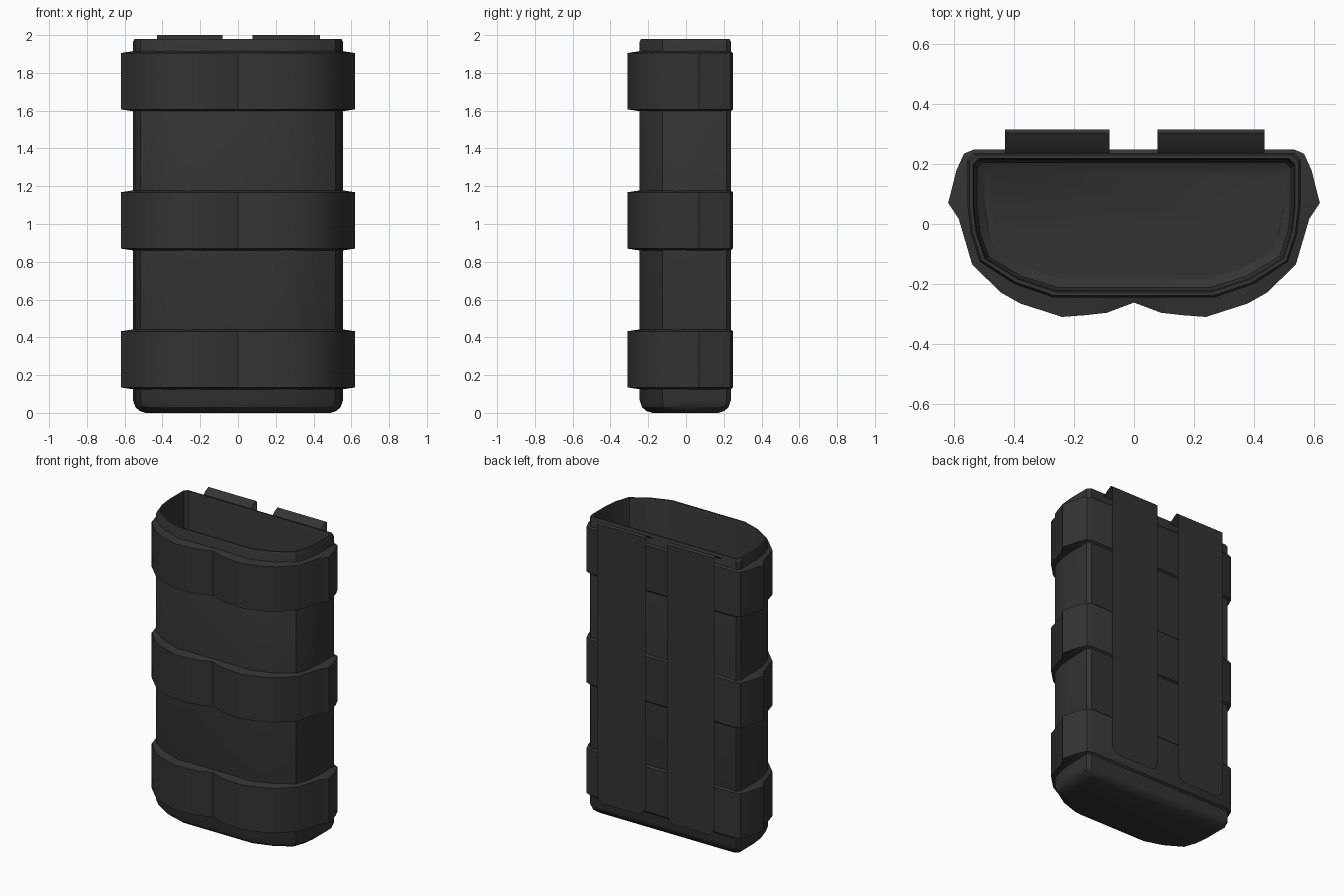
import bpy, bmesh, math

if "Cube" in bpy.data.objects:
    bpy.data.objects.remove(bpy.data.objects["Cube"])

# One charcoal fabric colour
mat = bpy.data.materials.new("charcoal")
mat.diffuse_color = (0.034, 0.034, 0.035, 1)
mat.use_nodes = True
mat.node_tree.nodes["Principled BSDF"].inputs["Base Color"].default_value = mat.diffuse_color


def finish(name, bm, fix_normals=True):
    if fix_normals:
        bmesh.ops.recalc_face_normals(bm, faces=bm.faces)
    me = bpy.data.meshes.new(name)
    bm.to_mesh(me)
    bm.free()
    ob = bpy.data.objects.new(name, me)
    bpy.context.collection.objects.link(ob)
    me.materials.append(mat)
    bpy.ops.object.select_all(action='DESELECT')
    ob.select_set(True)
    bpy.context.view_layer.objects.active = ob
    bpy.ops.object.shade_smooth_by_angle(angle=math.radians(30))
    return ob


def loft(name, rings, cap):
    """Bridge a list of equally long 3D rings, with optional end caps."""
    bm = bmesh.new()
    loops = [[bm.verts.new(p) for p in r] for r in rings]
    n = len(loops[0])
    for a, b in zip(loops, loops[1:]):
        for i in range(n):
            j = (i + 1) % n
            bm.faces.new((a[i], a[j], b[j], b[i]))
    if cap:
        bm.faces.new(loops[0][::-1])
        bm.faces.new(loops[-1])
    return finish(name, bm)


# Pouch outline: right half from front to back, mirrored to the left
half = [(0.27, -0.245), (0.40, -0.20), (0.515, -0.125), (0.545, -0.03),
        (0.555, 0.06), (0.555, 0.215), (0.535, 0.237)]
outline = half + [(-x, y) for x, y in reversed(half)]


def ring(inset, z):
    return [(x * (1 - inset / 0.555), y * (1 - inset / 0.24), z) for x, y in outline]


# Open pouch: rounded base, outer wall, lip, inner wall and floor
loft("pouch_body", [ring(i, z) for i, z in (
    (0.065, 0), (0.035, 0.01), (0.012, 0.03), (0, 0.065), (0, 1.965), (0.007, 1.98),
    (0.018, 1.98), (0.022, 1.965), (0.022, 0.08), (0.032, 0.045), (0.06, 0.025))], True)

# Bulging wrap bands, with a crease in the front middle
band = [(0, -0.262), (0.09, -0.296), (0.16, -0.304), (0.24, -0.31), (0.38, -0.265),
        (0.445, -0.228), (0.54, -0.135), (0.585, 0.018), (0.62, 0.07),
        (0.592, 0.18), (0.567, 0.235), (0.535, 0.248)]
band = band + [(-x, y) for x, y in reversed(band[1:])]


def on_body(p):
    """Pull a point towards the axis until it meets the pouch wall."""
    for a, b in zip(outline, outline[1:] + outline[:1]):
        ex, ey = b[0] - a[0], b[1] - a[1]
        det = p[0] * ey - p[1] * ex
        if abs(det) < 1e-9:
            continue
        t = (a[0] * ey - a[1] * ex) / det
        u = (a[0] * p[1] - a[1] * p[0]) / det
        if t > 0 and -1e-6 <= u <= 1 + 1e-6:
            return (p[0] * t, p[1] * t)
    return p


wall = [on_body(p) for p in band]
for name, z0, z1 in (("lower_band", 0.125, 0.442), ("middle_band", 0.86, 1.178),
                     ("upper_band", 1.597, 1.915)):
    loft(name, [[(x, y, z) for x, y in pts] for pts, z in (
        (wall, z0), (band, z0 + 0.01), (band, z1 - 0.01), (wall, z1))], False)

# Two flat back straps: thin sheets folded onto the rim, rounded lower corners
profile = [(0.237, 1.955, 0), (0.275, 1.985, 0), (0.303, 2.0, 0), (0.315, 1.99, 0),
           (0.315, 0.19, 0), (0.315, 0.16, 0.014), (0.315, 0.14, 0.045)]
for name, x0, x1 in (("back_strap_right", 0.078, 0.435), ("back_strap_left", -0.43, -0.082)):
    bm = bmesh.new()
    rows = [(bm.verts.new((x0 + c, y, z)), bm.verts.new((x1 - c, y, z))) for y, z, c in profile]
    for a, b in zip(rows, rows[1:]):
        bm.faces.new((a[0], b[0], b[1], a[1]))
    bm.normal_update()
    if bm.faces[:][3].normal.y < 0 if bm.faces.ensure_lookup_table() is None else False:
        bmesh.ops.reverse_faces(bm, faces=bm.faces)
    finish(name, bm, False)
